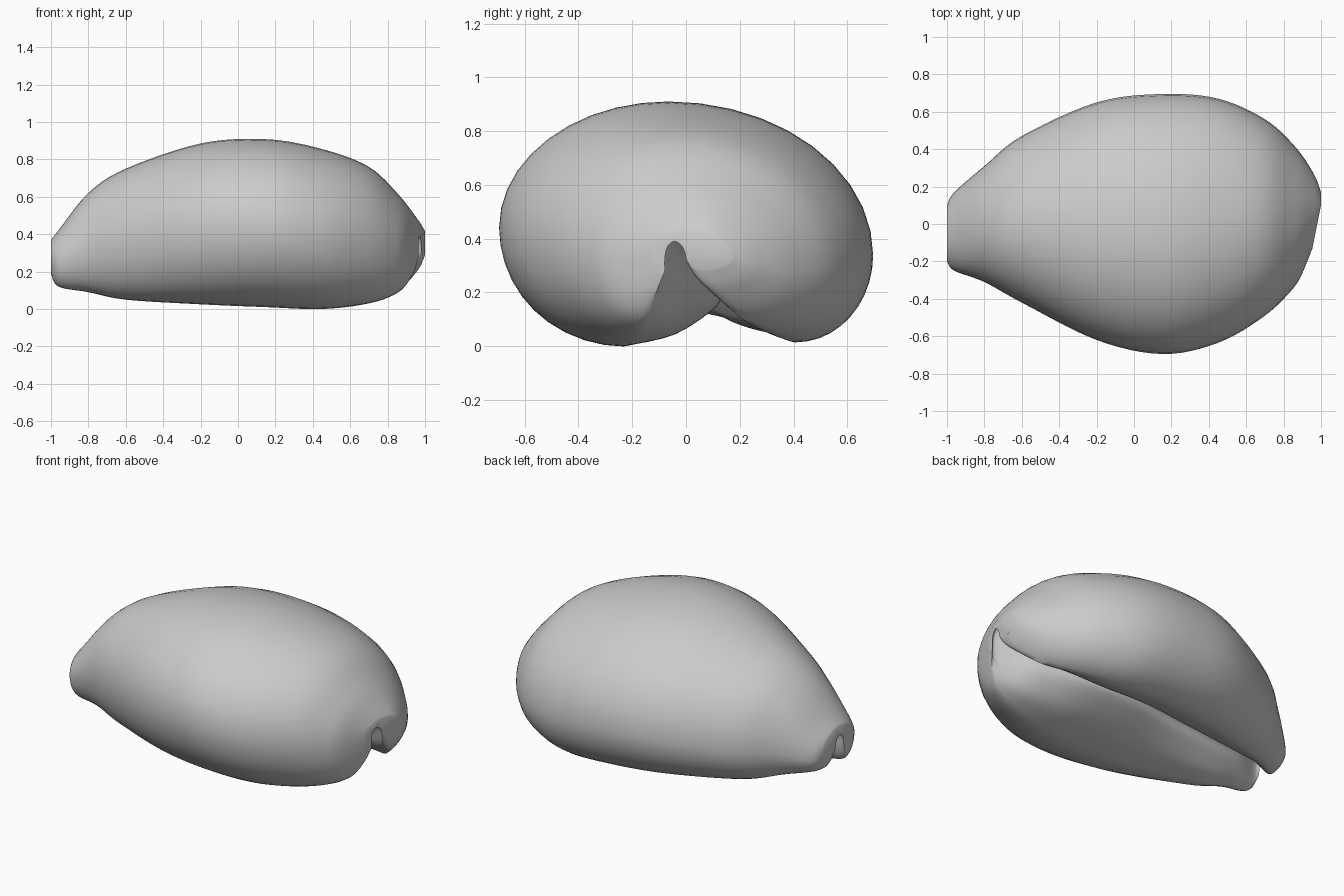
import bpy, bmesh
from math import sin, cos, pi

if "Cube" in bpy.data.objects:
    bpy.data.objects.remove(bpy.data.objects["Cube"])

# Stations along the shell: x, y_min, y_max, z_top, z_bottom, slot_y, slot_half_gap, slot_top, lip_height
STATIONS = [
    (-1.00, -.20, .10, .370, .19, -.06, .040, .31, .13),
    (-.96, -.25, .17, .420, .12, -.06, .045, .33, .21),
    (-.80, -.31, .31, .620, .09, .01, .055, .29, .24),
    (-.60, -.42, .47, .750, .05, .06, .065, .25, .29),
    (-.20, -.62, .65, .885, .025, .12, .070, .24, .34),
    (.15, -.695, .695, .908, .01, .18, .065, .24, .36),
    (.45, -.635, .67, .855, .0, .18, .065, .24, .38),
    (.70, -.490, .560, .760, .03, .12, .080, .28, .37),
    (.86, -.335, .415, .610, .09, .03, .085, .36, .32),
    (.96, -.20, .27, .490, .19, -.03, .062, .41, .22),
    (1.00, -.13, .17, .435, .27, -.035, .040, .39, .12),
]


def spline(points, steps):
    """Catmull-Rom through points of any dimension."""
    out = []
    n = len(points)
    for i in range(n - 1):
        a, b = points[max(i - 1, 0)], points[i]
        c, d = points[i + 1], points[min(i + 2, n - 1)]
        for k in range(steps):
            t = k / steps
            out.append(tuple(
                .5 * (2 * q + (r - p) * t + (2 * p - 5 * q + 4 * r - w) * t * t
                      + (3 * q - p - 3 * r + w) * t ** 3)
                for p, q, r, w in zip(a, b, c, d)))
    out.append(points[-1])
    return out


def arc(cy, cz, ry, rz, a0, a1, n=10):
    """Quarter ellipse, leaving out its last point."""
    angles = [a0 + (a1 - a0) * i / n for i in range(n)]
    return [(cy + ry * cos(a), cz + rz * sin(a)) for a in angles]


def section(yl, yr, zt, zb, s, g, st, h):
    """Closed C-shaped outline with a slot rising from the underside."""
    bl, br = s + (yl - s) * .5, s + (yr - s) * .45
    zl, zr = zb + .48 * (zt - zb), zb + .37 * (zt - zb)
    zbr = zb + .015
    yc = (yl + yr) / 2 - .05 * (yr - yl)
    # Outer body: left belly, left back, right back, right belly
    pts = arc(bl, zl, bl - yl, zl - zb, 1.5 * pi, pi)
    pts += arc(yc, zl, yc - yl, zt - zl, pi, pi / 2)
    pts += arc(yc, zr, yr - yc, zt - zr, pi / 2, 0)
    pts += arc(br, zr, yr - br, zr - zbr, 0, -pi / 2)
    # Lips rolling up into the slot
    za = zb + .42 * h
    zm = za + (st - za) * .65
    slot = [(br, zbr), (s + 1.6 * g, zb + .16 * h), (s + g, zb + .36 * h),
            (s + .6 * g, zm), (s - .2 * g, st),
            (s - .9 * g, zm), (s - 1.1 * g, za - .02 * h),
            (bl + (s - g - bl) * .55, zb + .12 * h), (bl, zb)]
    return pts + spline(slot, 4)[:-1]


# Loft the sections; the broad end slants back on the front lip
bm = bmesh.new()
rings = []
for x, *params in spline(STATIONS, 6):
    slant = .2 * max(0, (x - .84) / .16) ** 2
    rings.append([bm.verts.new((x - slant * max(0, .1 - y), y, z))
                  for y, z in section(*params)])
for a, b in zip(rings, rings[1:]):
    for i in range(len(a)):
        j = (i + 1) % len(a)
        bm.faces.new((a[i], a[j], b[j], b[i]))

# End caps
for ring in (rings[0], rings[-1]):
    bm.faces.new(ring)
bmesh.ops.recalc_face_normals(bm, faces=bm.faces)

mesh = bpy.data.meshes.new("sea_shell")
bm.to_mesh(mesh)
bm.free()
shell = bpy.data.objects.new("sea_shell", mesh)
bpy.context.collection.objects.link(shell)
bpy.context.view_layer.objects.active = shell
shell.select_set(True)
bpy.ops.object.shade_smooth_by_angle(angle=1.0)
